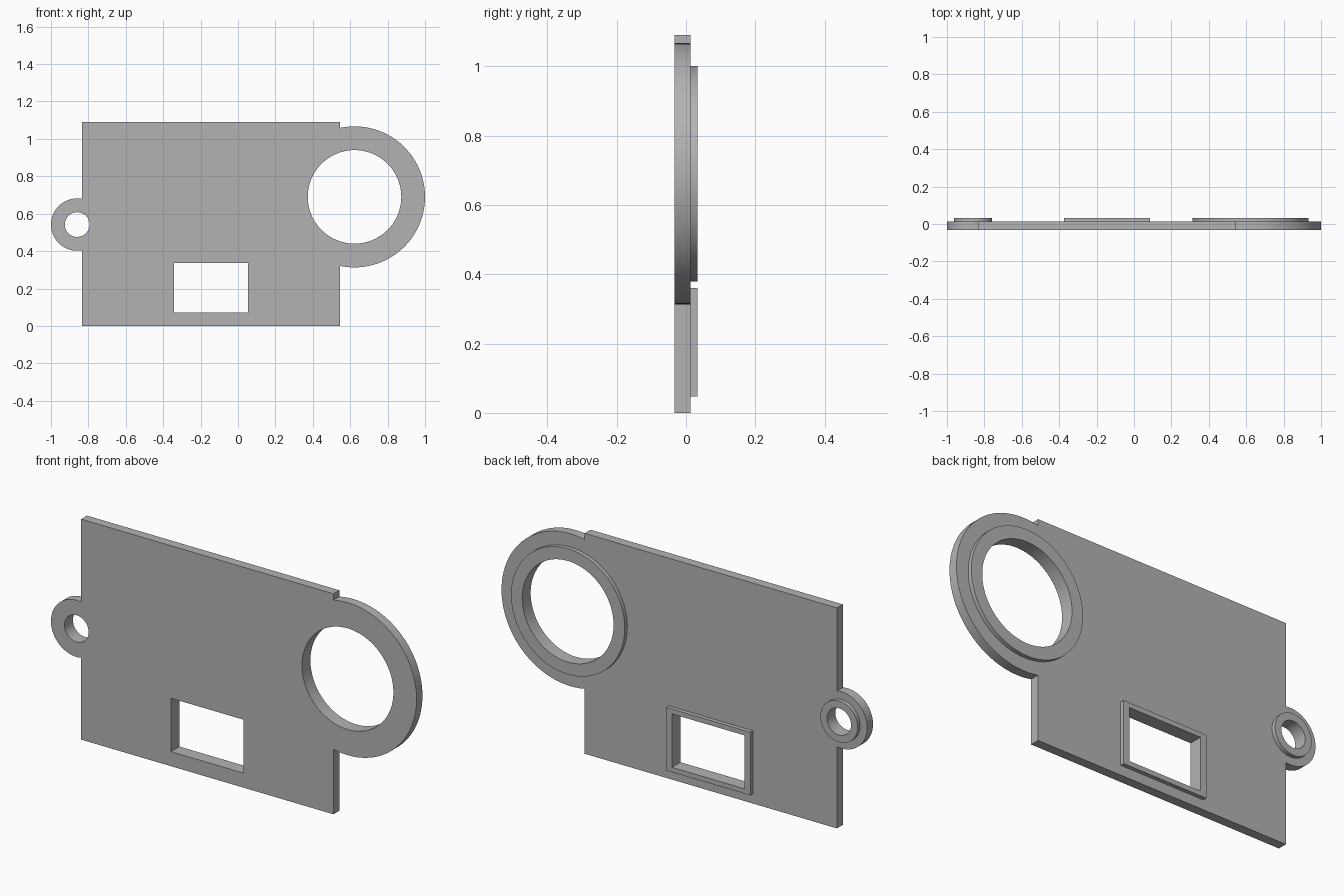
import bpy
import math

if "Cube" in bpy.data.objects:
    bpy.data.objects.remove(bpy.data.objects["Cube"], do_unlink=True)

FRONT, BACK, RIM = -0.033, 0.013, 0.033   # y of front face, back face, raised rims

grey = bpy.data.materials.new("plain grey")
grey.use_nodes = True
COLOUR = (0.45, 0.45, 0.45, 1)
grey.diffuse_color = COLOUR
grey.node_tree.nodes["Principled BSDF"].inputs["Base Color"].default_value = COLOUR


def block(name, x0, x1, z0, z1, y0, y1):
    bpy.ops.mesh.primitive_cube_add(size=1, location=((x0 + x1) / 2, (y0 + y1) / 2, (z0 + z1) / 2))
    ob = bpy.context.object
    ob.name = name
    ob.scale = (x1 - x0, y1 - y0, z1 - z0)
    bpy.ops.object.transform_apply(location=True, rotation=True, scale=True)
    ob.data.materials.append(grey)
    return ob


def disc(name, x, z, radius, y0, y1):
    bpy.ops.mesh.primitive_cylinder_add(vertices=96, radius=radius, depth=y1 - y0,
                                        location=(x, (y0 + y1) / 2, z),
                                        rotation=(math.pi / 2, 0, 0))
    ob = bpy.context.object
    ob.name = name
    bpy.ops.object.transform_apply(location=True, rotation=True, scale=True)
    ob.data.materials.append(grey)
    return ob


def combine(target, other, operation):
    mod = target.modifiers.new(other.name, 'BOOLEAN')
    mod.operation = operation
    mod.solver = 'EXACT'
    mod.object = other
    bpy.context.view_layer.objects.active = target
    bpy.ops.object.modifier_apply(modifier=mod.name)
    bpy.data.objects.remove(other, do_unlink=True)


# Flat panel
panel = block("mounting_panel", -0.835, 0.545, 0, 1.09, FRONT, BACK)

# Round lugs: name, centre x, centre z, lug radius, rim radius, hole radius
lugs = [("large_lug", 0.623, 0.69, 0.377, 0.311, 0.25),
        ("small_lug", -0.86, 0.542, 0.14, 0.102, 0.066)]
for name, x, z, lug_r, rim_r, hole_r in lugs:
    combine(panel, disc(name, x, z, lug_r, FRONT, BACK), 'UNION')
    combine(panel, disc(name + "_rim", x, z, rim_r, -0.01, RIM), 'UNION')

# Raised rectangular window rim on the back
combine(panel, block("window_rim", -0.375, 0.085, 0.048, 0.36, -0.01, RIM), 'UNION')

# Openings through the panel and rims
for name, x, z, lug_r, rim_r, hole_r in lugs:
    combine(panel, disc(name + "_hole", x, z, hole_r, -0.1, 0.1), 'DIFFERENCE')
combine(panel, block("window_hole", -0.343, 0.053, 0.072, 0.336, -0.1, 0.1), 'DIFFERENCE')

# Smooth round walls, crisp edges
bpy.ops.object.select_all(action='DESELECT')
panel.select_set(True)
bpy.context.view_layer.objects.active = panel
bpy.ops.object.shade_smooth_by_angle(angle=math.radians(30))
